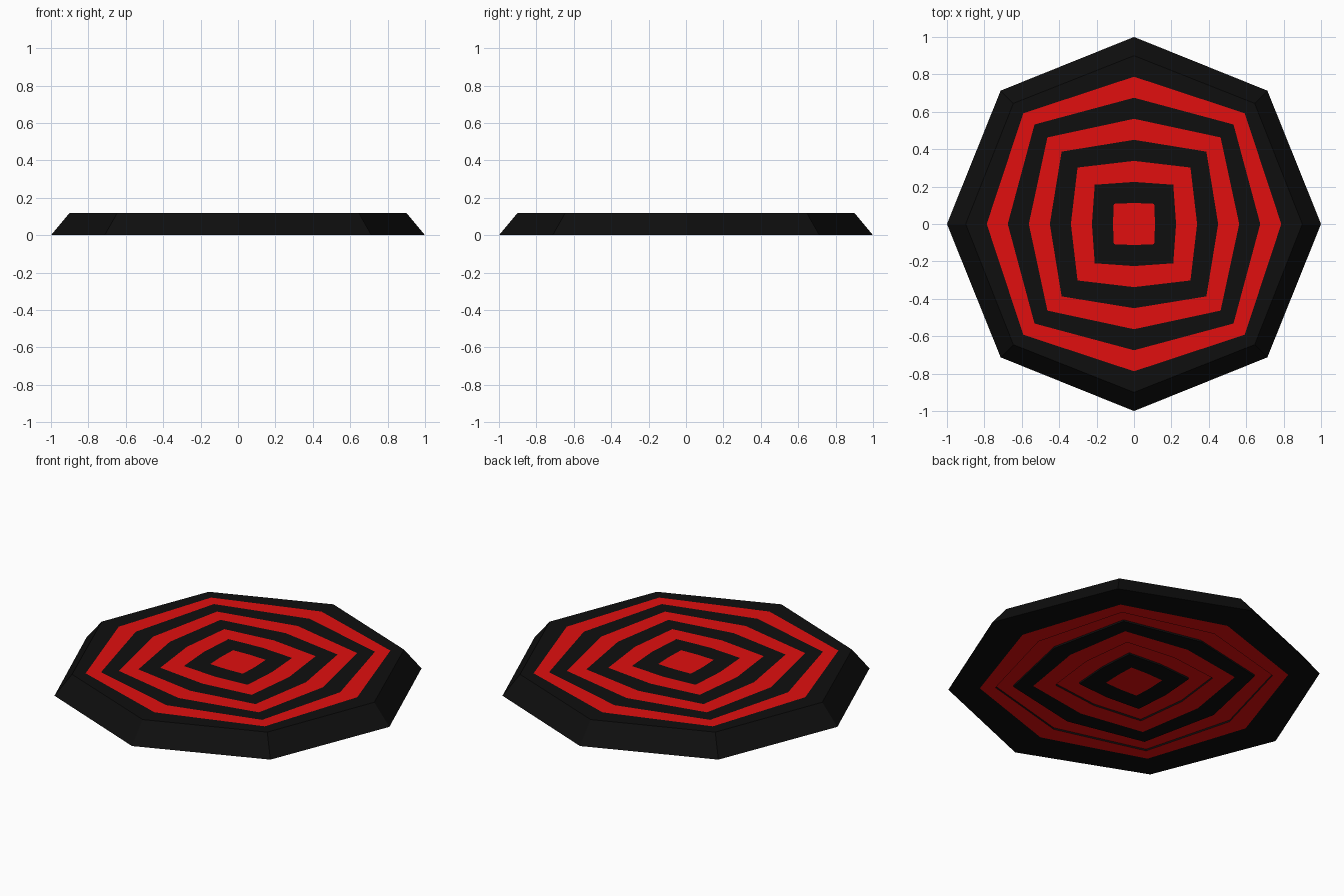
import bpy, bmesh

if "Cube" in bpy.data.objects:
    bpy.data.objects.remove(bpy.data.objects["Cube"])

# Radii of each ring: on the axes, and x=y offset of the diagonal corners
AXIS = [0.0] + [0.1125 * k for k in range(1, 9)] + [1.0]
DIAG = [0.0, 0.108, 0.21, 0.302, 0.387, 0.463, 0.532, 0.592, 0.645, 0.713]
HEIGHT, STEP = 0.12, 0.01
BLACK, RED = 0, 1


def material(name, color):
    m = bpy.data.materials.new(name)
    m.diffuse_color = color
    m.use_nodes = True
    m.node_tree.nodes["Principled BSDF"].inputs["Base Color"].default_value = m.diffuse_color
    return m


def ring(bm, k, z):
    a, d = AXIS[k], DIAG[k]
    pts = [(a, 0), (d, d), (0, a), (-d, d), (-a, 0), (-d, -d), (0, -a), (d, -d)]
    return [bm.verts.new((x, y, z)) for x, y in pts]


def band(bm, r0, r1, mat):
    for i in range(8):
        j = (i + 1) % 8
        bm.faces.new((r0[i], r0[j], r1[j], r1[i])).material_index = mat


# Section from underside centre out to the rim and back over the top:
# (ring, height, colour of the band leading to it)
section = [
    (1, 0, RED), (2, 0, BLACK),
    (2, STEP, BLACK), (3, STEP, RED), (3, 0, BLACK), (4, 0, RED), (5, 0, BLACK),
    (5, STEP, BLACK), (6, STEP, RED), (6, 0, BLACK), (7, 0, RED), (9, 0, BLACK),
    (8, HEIGHT, BLACK), (7, HEIGHT, BLACK), (6, HEIGHT, RED), (5, HEIGHT, BLACK),
    (4, HEIGHT, RED), (3, HEIGHT, BLACK), (2, HEIGHT, RED), (1, HEIGHT, BLACK),
]

# Striped octagonal disc
bm = bmesh.new()
rings = [ring(bm, k, z) for k, z, _ in section]
for i in range(1, len(rings)):
    band(bm, rings[i - 1], rings[i], section[i][2])
bm.faces.new(rings[0][::-1]).material_index = RED
bm.faces.new(rings[-1]).material_index = RED
bmesh.ops.recalc_face_normals(bm, faces=bm.faces[:])

mesh = bpy.data.meshes.new("striped_disc")
bm.to_mesh(mesh)
bm.free()
mesh.materials.append(material("black", (0.0045, 0.0045, 0.0045, 1)))
mesh.materials.append(material("red", (0.75, 0.0045, 0.0045, 1)))
disc = bpy.data.objects.new("striped_disc", mesh)
bpy.context.collection.objects.link(disc)
